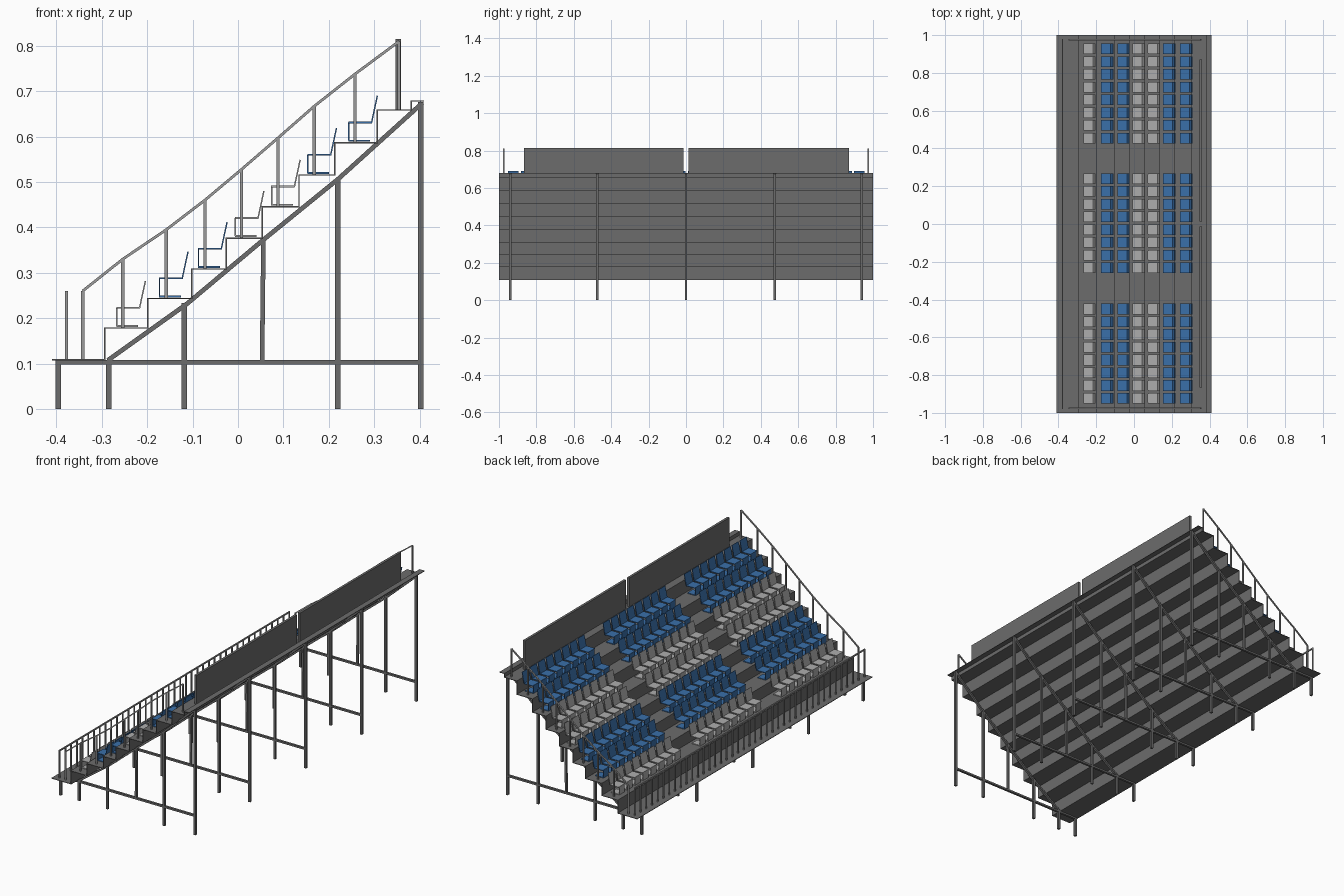
import bpy, bmesh
from mathutils import Vector

if "Cube" in bpy.data.objects:
    bpy.data.objects.remove(bpy.data.objects["Cube"])


def material(name, rgb):
    m = bpy.data.materials.new(name)
    m.diffuse_color = (*rgb, 1)
    m.use_nodes = True
    m.node_tree.nodes["Principled BSDF"].inputs["Base Color"].default_value = m.diffuse_color
    return m


DARK = material("dark steel", (0.15, 0.15, 0.15))
RAIL = material("rail grey", (0.33, 0.33, 0.33))
GREY = material("seat grey", (0.42, 0.42, 0.42))
BLUE = material("seat blue", (0.042, 0.16, 0.40))


def prism(bm, pts, y0, y1):
    """Extrude an x-z outline from y0 to y1."""
    a = [bm.verts.new((x, y0, z)) for x, z in pts]
    b = [bm.verts.new((x, y1, z)) for x, z in pts]
    n = len(pts)
    bm.faces.new(a)
    bm.faces.new(b[::-1])
    for i in range(n):
        j = (i + 1) % n
        bm.faces.new((a[j], a[i], b[i], b[j]))


def bar(bm, p, q, y, width, thick):
    """Flat bar in the x-z plane from p to q, centred on y."""
    p, q = Vector(p), Vector(q)
    d = (q - p).normalized()
    n = Vector((-d.y, d.x)) * thick / 2
    prism(bm, [p - n, q - n, q + n, p + n], y - width / 2, y + width / 2)


def finish(bm, name, mat):
    bmesh.ops.recalc_face_normals(bm, faces=bm.faces)
    me = bpy.data.meshes.new(name)
    bm.to_mesh(me)
    bm.free()
    me.materials.append(mat)
    ob = bpy.data.objects.new(name, me)
    bpy.context.collection.objects.link(ob)
    return ob


# Stepped deck: thin folded sheet
riser_x = [-0.295, -0.20, -0.103, -0.027, 0.052, 0.133, 0.212, 0.305, 0.38]
level_z = [0.11, 0.18, 0.245, 0.31, 0.378, 0.447, 0.517, 0.588, 0.66, 0.68]
T = 0.003
top = [(-0.41, level_z[0])]
for i, x in enumerate(riser_x):
    top += [(x, level_z[i]), (x, level_z[i + 1])]
top.append((0.41, level_z[-1]))
under = [(min(x + T, 0.41) if x > -0.41 else x, z - T) for x, z in top]
bm = bmesh.new()
prism(bm, top + under[::-1], -1, 1)
finish(bm, "stepped_deck", DARK)

# Five supporting frames
bm = bmesh.new()
W = 0.012
slope = [(-0.287, 0.107), (-0.112, 0.232), (0.055, 0.372), (0.22, 0.506), (0.406, 0.674)]
for y in (-0.94, -0.475, 0, 0.475, 0.94):
    for x, h in ((-0.396, 0.108), (-0.285, 0.108), (-0.118, 0.234), (0.22, 0.508), (0.403, 0.676)):
        bar(bm, (x, 0), (x, h), y, W, W)
    bar(bm, (0.053, 0.104), (0.056, 0.372), y, W, 0.01)
    bar(bm, (-0.40, 0.103), (0.409, 0.103), y, W, 0.01)
    for p, q in zip(slope, slope[1:]):
        bar(bm, p, q, y, W, 0.01)
finish(bm, "support_frames", DARK)

# Side handrails following the steps
posts = [(-0.342, 0.11), (-0.254, 0.18), (-0.158, 0.245), (-0.073, 0.31), (0.008, 0.378),
         (0.088, 0.447), (0.168, 0.517), (0.258, 0.588), (0.355, 0.66)]
for side, y in (("left", 0.975), ("right", -0.975)):
    bm = bmesh.new()
    for x, z in posts:
        bar(bm, (x, z), (x, z + 0.15), y, 0.007, 0.007)
    for (x0, z0), (x1, z1) in zip(posts, posts[1:]):
        bar(bm, (x0, z0 + 0.15), (x1, z1 + 0.15), y, 0.007, 0.006)
    finish(bm, side + "_handrail", RAIL)

# Front railing with balusters
bm = bmesh.new()
N = 41
for i in range(N):
    bar(bm, (-0.378, 0.11), (-0.378, 0.258), -0.975 + 1.95 * i / (N - 1), 0.007, 0.006)
bar(bm, (-0.378, 0.253), (-0.378, 0.26), 0, 1.957, 0.006)
finish(bm, "front_railing", RAIL)

# Two back wall panels
for name, y0, y1 in (("right_back_panel", -0.865, -0.014), ("left_back_panel", 0.014, 0.872)):
    bm = bmesh.new()
    bar(bm, (0.353, 0.658), (0.353, 0.815), (y0 + y1) / 2, y1 - y0, 0.013)
    finish(bm, name, DARK)

# Seats: seven rows, three blocks of eight
rows = [(-0.268, GREY), (-0.174, BLUE), (-0.088, BLUE), (-0.007, GREY),
        (0.073, GREY), (0.153, BLUE), (0.243, BLUE)]
for r, (x, mat) in enumerate(rows):
    z = level_z[r + 1]
    bm = bmesh.new()
    for start in (0.927, 0.24, -0.45):
        for k in range(8):
            y = start - k * 0.0675
            bar(bm, (x, z + 0.003), (x + 0.048, z + 0.003), y, 0.046, 0.004)       # foot
            bar(bm, (x + 0.001, z + 0.003), (x + 0.001, z + 0.043), y, 0.046, 0.003)  # front leg
            bar(bm, (x, z + 0.043), (x + 0.052, z + 0.043), y, 0.056, 0.004)       # pan
            bar(bm, (x + 0.051, z + 0.042), (x + 0.064, z + 0.102), y, 0.056, 0.003)  # backrest
    finish(bm, "seat_row_%d" % (r + 1), mat)
